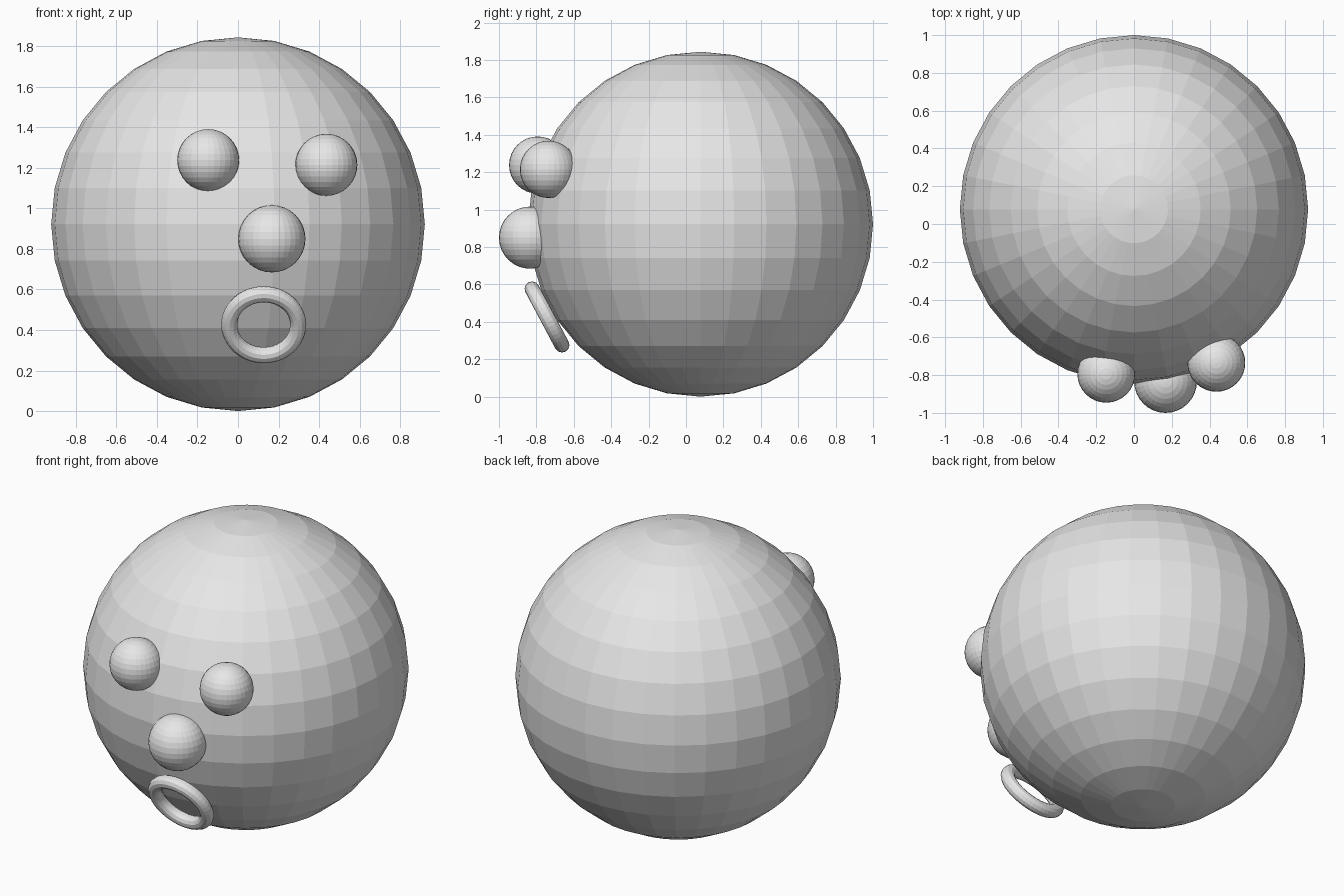
import bpy
import math

cube = bpy.data.objects.get("Cube")
if cube:
    bpy.data.objects.remove(cube, do_unlink=True)

# Single plain grey
grey = bpy.data.materials.new("plain_grey")
grey.use_nodes = True
colour = (0.8, 0.8, 0.8, 1.0)
grey.diffuse_color = colour
for node in grey.node_tree.nodes:
    if node.type == "BSDF_PRINCIPLED":
        node.inputs["Base Color"].default_value = colour


def finish(name):
    obj = bpy.context.object
    obj.name = name
    obj.data.name = name
    obj.data.materials.append(grey)
    return obj


def ball(name, radius, location):
    bpy.ops.mesh.primitive_uv_sphere_add(
        segments=32, ring_count=16, radius=radius, location=location)
    return finish(name)


# Faceted head
ball("head", 0.922, (0, 0.078, 0.922))

# Eyes and nose, half sunk into the head
ball("right_eye", 0.153, (-0.147, -0.793, 1.238))
ball("left_eye", 0.153, (0.436, -0.735, 1.215))
ball("nose", 0.166, (0.167, -0.834, 0.85))

# Open ring mouth, leaning with the curve of the head
bpy.ops.mesh.primitive_torus_add(
    major_radius=0.17, minor_radius=0.04,
    major_segments=48, minor_segments=12,
    location=(0.127, -0.743, 0.426), rotation=(math.radians(118), 0, 0))
finish("mouth")
